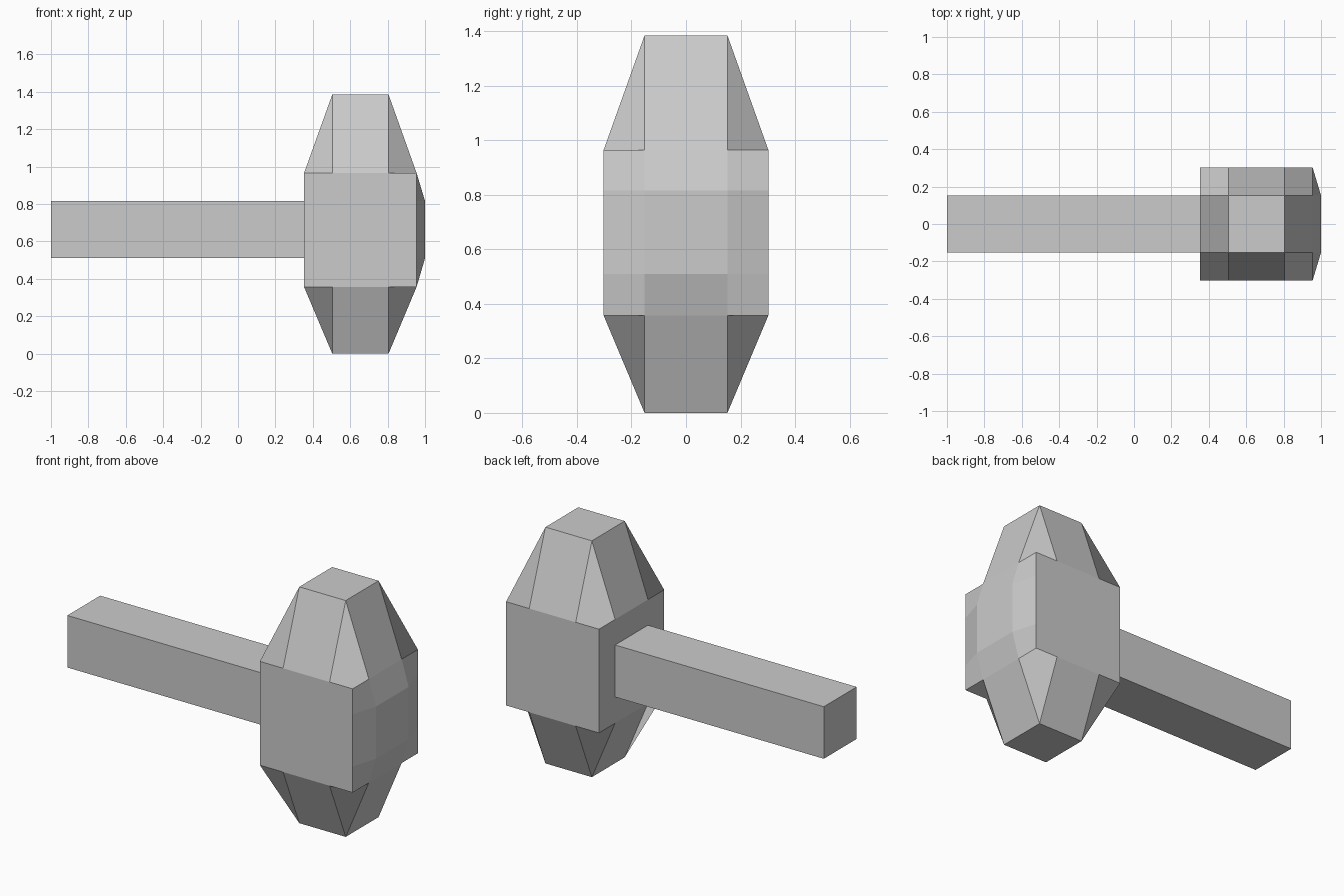
import bpy
import bmesh
from mathutils import Vector

if "Cube" in bpy.data.objects:
    bpy.data.objects.remove(bpy.data.objects["Cube"])

# Grid lines of the head block along x, y, z, and how far each side's centre panel bulges
GRID = [(0.353, 0.504, 0.805, 0.955),
        (-0.302, -0.152, 0.152, 0.302),
        (0.357, 0.51, 0.815, 0.965)]
BULGE = {(0, 3): 1.0, (2, 0): 0.0, (2, 3): 1.385}
# Taper corners (x, y, z index) that are notched inward; the others are full
NOTCHED = {(3, 0, 3), (3, 0, 0), (3, 3, 0)}
HANDLE_END = -1.0

bm = bmesh.new()
verts = {}


def vert(idx):
    """Shared vertex at a grid index; centre panel corners are pushed out."""
    if idx not in verts:
        co = [GRID[a][idx[a]] for a in range(3)]
        outer = [a for a in range(3) if idx[a] in (0, 3)]
        if len(outer) == 1:
            a = outer[0]
            co[a] = BULGE.get((a, idx[a]), co[a])
        verts[idx] = bm.verts.new(co)
    return verts[idx]


# Head: 3 x 3 panels on each of the six sides
handle_root = None
for axis in range(3):
    u, v = (axis + 1) % 3, (axis + 2) % 3
    for side in (0, 3):
        for a in range(3):
            for b in range(3):
                quad = []
                for da, db in ((0, 0), (1, 0), (1, 1), (0, 1)):
                    idx = [0, 0, 0]
                    idx[axis], idx[u], idx[v] = side, a + da, b + db
                    quad.append(tuple(idx))
                if a != 1 and b != 1:
                    # choose the fold direction of the corner panel
                    corner = next(i for i in quad if all(n in (0, 3) for n in i))
                    through_corner = axis != 2 or corner not in NOTCHED
                    if (quad.index(corner) % 2 == 0) != through_corner:
                        quad = quad[1:] + quad[:1]
                if side == 0:
                    quad = [quad[0], quad[3], quad[2], quad[1]]
                face = bm.faces.new([vert(i) for i in quad])
                if (axis, side, a, b) == (0, 0, 1, 1):
                    handle_root = face

# Handle: extrude the centre panel of the left side
end = bmesh.ops.extrude_discrete_faces(bm, faces=[handle_root])["faces"][0]
bmesh.ops.translate(bm, verts=end.verts, vec=Vector((HANDLE_END - GRID[0][0], 0, 0)))

mesh = bpy.data.meshes.new("mallet")
bm.to_mesh(mesh)
bm.free()
bpy.context.collection.objects.link(bpy.data.objects.new("mallet", mesh))
